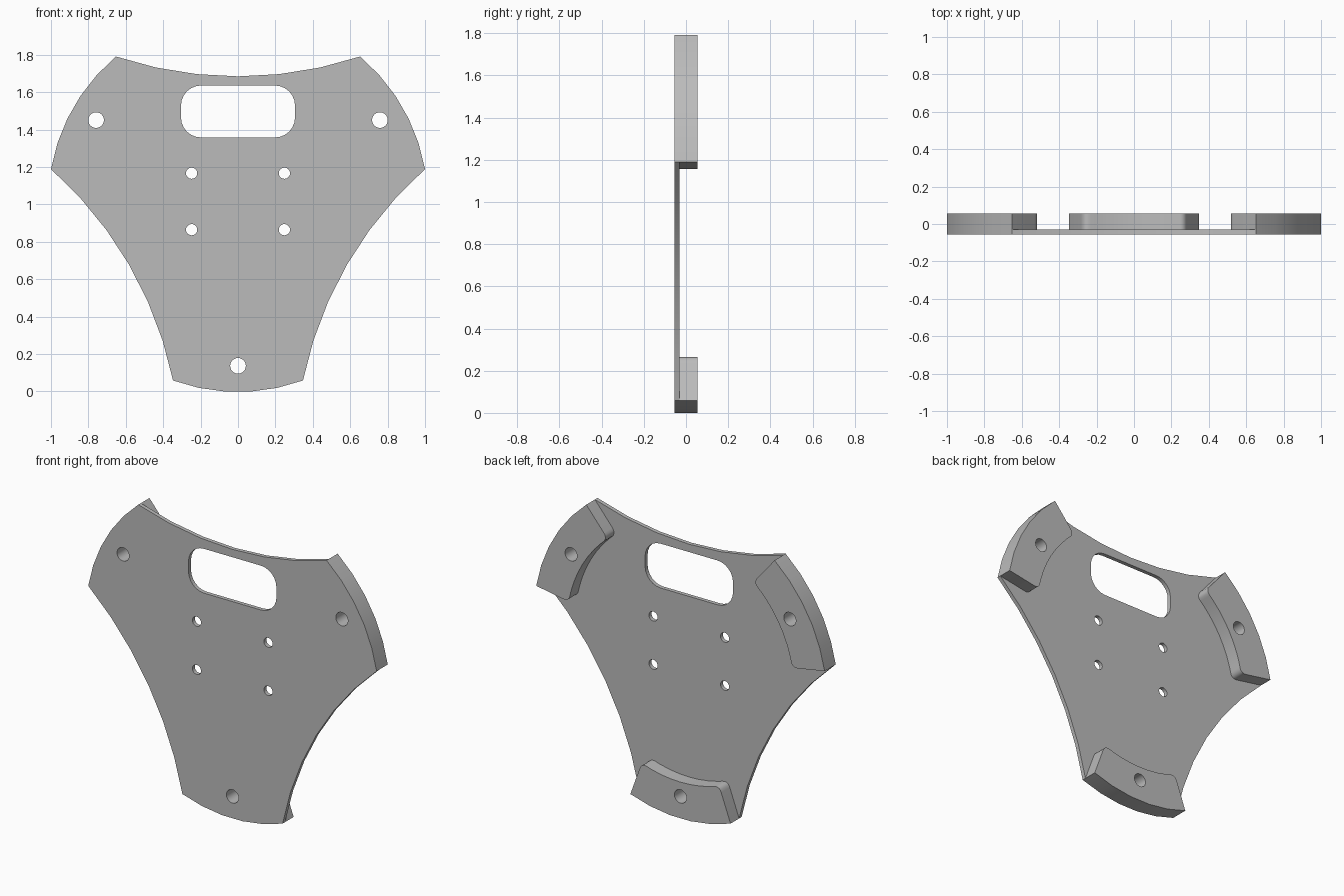
import bpy, bmesh
from math import sin, cos, radians, pi, asin
from mathutils import Vector

cube = bpy.data.objects.get("Cube")
if cube:
    bpy.data.objects.remove(cube, do_unlink=True)

grey = bpy.data.materials.new("mid grey")
grey.use_nodes = True
colour = (0.5, 0.5, 0.5, 1)
grey.diffuse_color = colour
grey.node_tree.nodes["Principled BSDF"].inputs["Base Color"].default_value = colour

R = 1.0155                      # outer radius
CENTRE = Vector((0, 1.013))     # centre of the three-fold layout (x, z)
FRONT, STEP, BACK = -0.055, -0.03, 0.055
ARMS = (-90, 30, 150)           # directions of the three arms
HALF = 20                       # half angle of each arm


def polar(r, deg, centre=CENTRE):
    return centre + Vector((cos(radians(deg)), sin(radians(deg)))) * r


def arc(r, start, end, steps, centre=CENTRE):
    return [polar(r, start + (end - start) * i / steps, centre) for i in range(steps + 1)]


def circle(centre, r, sides=24):
    return arc(r, 0, 360, sides, Vector(centre))[:-1]


def bowed(a, b, depth, steps):
    """Points strictly between a and b on an arc bowed towards the centre."""
    chord = b - a
    half = chord.length / 2
    r = (half ** 2 + depth ** 2) / (2 * depth)
    mid = (a + b) / 2
    inward = (CENTRE - mid).normalized()
    sweep = asin(half / r)
    points = []
    for i in range(1, steps):
        t = sweep * (2 * i / steps - 1)
        points.append(mid + chord.normalized() * r * sin(t)
                      + inward * (r * cos(t) - r + depth))
    return points


def fillet(before, corner, after, size, steps=5):
    """Round a corner with a short quadratic curve."""
    a = corner + (before - corner).normalized() * size
    b = corner + (after - corner).normalized() * size
    return [a * (1 - t) ** 2 + corner * 2 * t * (1 - t) + b * t ** 2
            for t in (i / steps for i in range(steps + 1))]


def slab(name, loops, y0, y1):
    """Extrude an outline with holes between two depths."""
    curve = bpy.data.curves.new(name, 'CURVE')
    curve.dimensions = '2D'
    curve.fill_mode = 'BOTH'
    curve.extrude = (y1 - y0) / 2
    for loop in loops:
        spline = curve.splines.new('POLY')
        spline.points.add(len(loop) - 1)
        for point, p in zip(spline.points, loop):
            point.co = (p.x, p.y, 0, 1)
        spline.use_cyclic_u = True
    obj = bpy.data.objects.new(name, curve)
    bpy.context.collection.objects.link(obj)
    obj.rotation_euler.x = pi / 2
    obj.location.y = (y0 + y1) / 2
    bpy.ops.object.select_all(action='DESELECT')
    obj.select_set(True)
    bpy.context.view_layer.objects.active = obj
    bpy.ops.object.convert(target='MESH')
    obj = bpy.context.object
    bm = bmesh.new()
    bm.from_mesh(obj.data)
    bmesh.ops.remove_doubles(bm, verts=bm.verts, dist=1e-5)
    bmesh.ops.recalc_face_normals(bm, faces=bm.faces)
    bm.to_mesh(obj.data)
    bm.free()
    obj.data.materials.clear()
    obj.data.materials.append(grey)
    bpy.ops.object.shade_smooth_by_angle(angle=radians(30))
    return obj


# Plate outline: three convex arm ends joined by concave edges
outline = []
for arm in ARMS:
    outline += arc(R, arm - HALF, arm + HALF, 5)
    outline += bowed(polar(R, arm + HALF), polar(R, arm + 120 - HALF), 0.106, 6)

# Handle slot with rounded corners
slot = []
for sx, sz, start in ((1, 1, 0), (-1, 1, 90), (-1, -1, 180), (1, -1, 270)):
    slot += arc(0.108, start, start + 90, 6, Vector((sx * 0.197, 1.497 + sz * 0.031)))

# Fixing holes in the middle and on each arm
small_holes = [circle((x, z), 0.03) for x in (-0.248, 0.248) for z in (0.865, 1.167)]
arm_holes = [circle(polar(0.876, arm), 0.042) for arm in ARMS]
slab("plate", [outline, slot] + small_holes + arm_holes, FRONT, STEP)

# Raised pads behind the arm ends, rounded at the inner corners
INNER = 0.787
for name, arm, hole in zip(("bottom_pad", "left_pad", "right_pad"), ARMS, arm_holes):
    outer = arc(R, arm - HALF, arm + HALF, 5)
    inner = arc(INNER, arm + HALF, arm - HALF, 8)
    shape = outer + fillet(outer[-1], inner[0], inner[1], 0.04)
    shape += inner[1:-1] + fillet(inner[-2], inner[-1], outer[0], 0.04)
    slab(name, [shape, hole], STEP, BACK)
